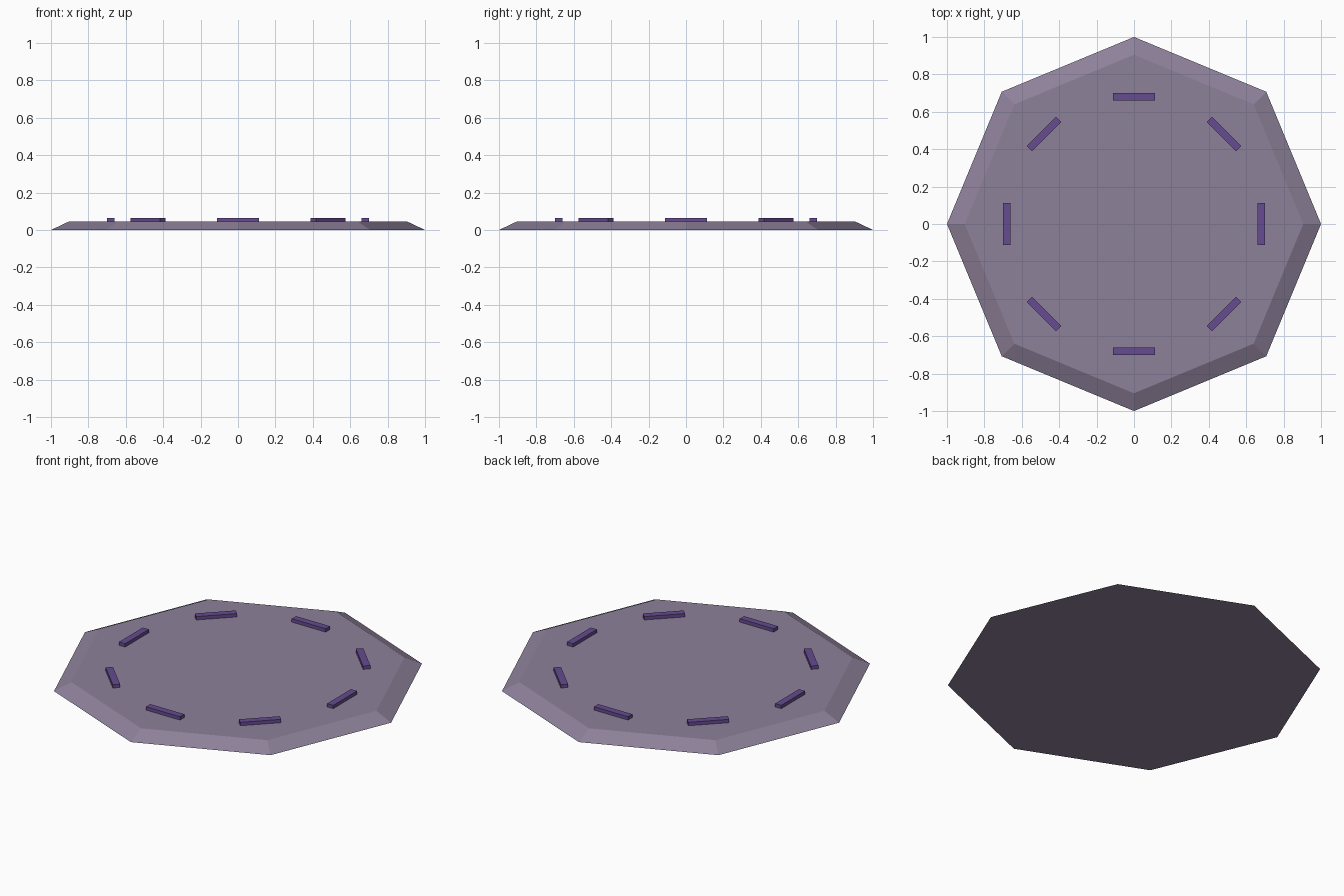
import bpy
import math

if "Cube" in bpy.data.objects:
    bpy.data.objects.remove(bpy.data.objects["Cube"])


def material(name, color):
    mat = bpy.data.materials.new(name)
    mat.diffuse_color = color
    mat.use_nodes = True
    mat.node_tree.nodes["Principled BSDF"].inputs["Base Color"].default_value = mat.diffuse_color
    return mat


stone = material("dusty_purple", (0.27, 0.22, 0.32, 1))
inlay = material("deep_purple", (0.13, 0.07, 0.28, 1))

SIDES = 8
TOP_Z = 0.045

# Octagonal slab with sloping rim
bpy.ops.mesh.primitive_cone_add(vertices=SIDES, radius1=1.0, radius2=0.905,
                                depth=TOP_Z, location=(0, 0, TOP_Z / 2))
slab = bpy.context.object
slab.name = "octagonal_base"
slab.data.materials.append(stone)

# Ring of raised bars, each tangent to the circle
BAR_RADIUS, BAR_BOTTOM, BAR_TOP = 0.68, 0.042, 0.065
for i in range(SIDES):
    a = i * math.tau / SIDES
    bpy.ops.mesh.primitive_cube_add(
        size=1, rotation=(0, 0, a),
        location=(BAR_RADIUS * math.cos(a), BAR_RADIUS * math.sin(a),
                  (BAR_BOTTOM + BAR_TOP) / 2))
    bar = bpy.context.object
    bar.name = f"raised_bar_{i + 1}"
    bar.scale = (0.04, 0.222, BAR_TOP - BAR_BOTTOM)
    bar.data.materials.append(inlay)
